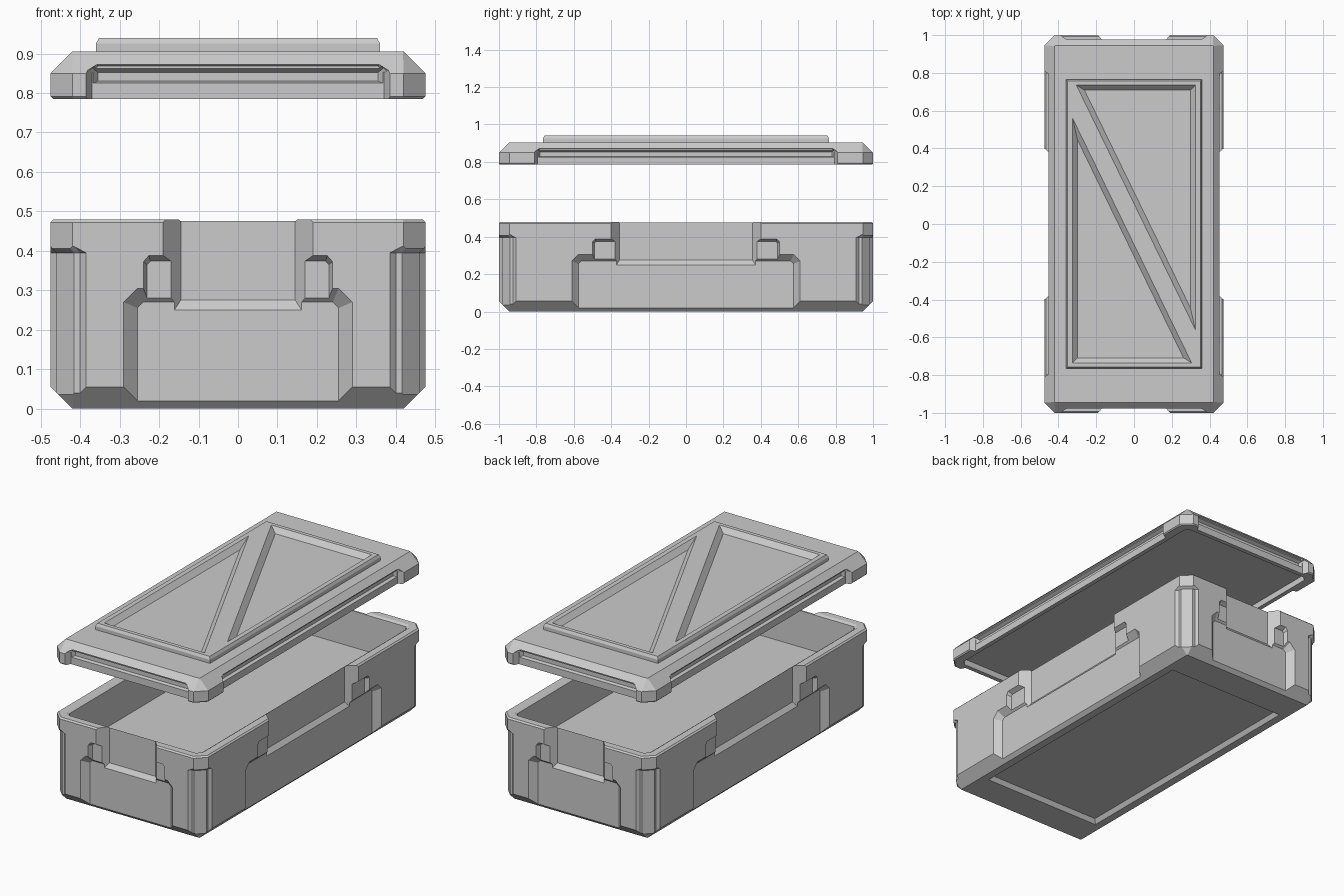
import bpy, bmesh, math
from mathutils import Matrix, Vector

if "Cube" in bpy.data.objects:
    bpy.data.objects.remove(bpy.data.objects["Cube"])

HX, HY = 0.475, 1.0          # half width, half length


def loft(name, loops, matrix=Matrix()):
    """Solid through equal-length loops, capped at both ends."""
    bm = bmesh.new()
    rings = [[bm.verts.new(matrix @ Vector(p)) for p in lp] for lp in loops]
    n = len(rings[0])
    for a, b in zip(rings, rings[1:]):
        for i in range(n):
            j = (i + 1) % n
            bm.faces.new((a[i], a[j], b[j], b[i]))
    bm.faces.new(rings[0])
    bm.faces.new(rings[-1])
    bmesh.ops.recalc_face_normals(bm, faces=bm.faces)
    me = bpy.data.meshes.new(name)
    bm.to_mesh(me)
    bm.free()
    ob = bpy.data.objects.new(name, me)
    bpy.context.collection.objects.link(ob)
    return ob


def octagon(inset, z, c=None):
    x, y = HX - inset, HY - inset
    c = 0.055 - 0.586 * inset if c is None else c
    return [(x, -y + c, z), (x, y - c, z), (x - c, y, z), (-x + c, y, z),
            (-x, y - c, z), (-x, -y + c, z), (-x + c, -y, z), (x - c, -y, z)]


def rect(x, y, z):
    return [(x, -y, z), (x, y, z), (-x, y, z), (-x, -y, z)]


def cut(target, cutter):
    cutter.hide_render = True
    mod = target.modifiers.new("cut", 'BOOLEAN')
    mod.operation = 'DIFFERENCE'
    mod.solver = 'EXACT'
    mod.object = cutter
    bpy.context.view_layer.objects.active = target
    bpy.ops.object.modifier_apply(modifier=mod.name)
    bpy.data.objects.remove(cutter)


def side_cut(target, k, outer, inner, d0, d1):
    """Tapered recess in side k from half profiles (u, z), depth d0 to d1."""
    half = HY if k % 2 == 0 else HX
    t = -0.012 / (d1 - d0)                      # start just outside the face
    start = [(a[0] + (b[0] - a[0]) * t, a[1] + (b[1] - a[1]) * t)
             for a, b in zip(outer, inner)]

    def ring(h, d):
        full = h + [(-u, z) for u, z in reversed(h)]
        return [(u, -(half - d), z) for u, z in full]
    cutter = loft("cutter", [ring(start, d0 - 0.012), ring(inner, d1)],
                  Matrix.Rotation(k * math.pi / 2, 4, 'Z'))
    cut(target, cutter)


# Crate body: outer shell, rim and cavity in one loft
body = loft("crate_body", [
    octagon(0.055, 0, 0.002), octagon(0, 0.055), octagon(0, 0.472),
    octagon(0.008, 0.48), octagon(0.047, 0.48), octagon(0.06, 0.472),
    octagon(0.066, 0.27)])

# Stepped side recesses
for k in range(4):
    a, b, c = (0.29, 0.24, 0.19) if k % 2 == 0 else (0.61, 0.50, 0.40)
    # wide lower panel
    side_cut(body, k, [(a, -0.05), (a, 0.27), (a - 0.035, 0.305)],
             [(a - 0.035, -0.05), (a - 0.035, 0.255), (a - 0.05, 0.27)], 0, 0.035)
    # small latch slots
    side_cut(body, k, [(b, 0.22), (b, 0.372), (b - 0.014, 0.388)],
             [(b - 0.01, 0.22), (b - 0.01, 0.365), (b - 0.018, 0.374)], 0, 0.025)
    # deep handle notch with sloped sill
    side_cut(body, k, [(c, 0.206), (c, 0.6)],
             [(c - 0.045, 0.275), (c - 0.045, 0.6)], 0, 0.055)

# Recessed corner grooves
groove = [(0.385, 1), (0.40, 0.985), (0.415, 0.985), (0.46, 0.94), (0.46, 0.925),
          (0.475, 0.91), (0.6, 0.785), (0.6, 1.125), (0.26, 1.125)]
groove[6:] = [(0.49, 0.895), (0.6, 0.895), (0.6, 1.1), (0.37, 1.1), (0.37, 1.015)]
for sx in (-1, 1):
    for sy in (-1, 1):
        def ring(z, s):
            return [(sx * (x + s), sy * (y + s), z) for x, y in groove]
        cut(body, loft("cutter", [ring(-0.05, 0), ring(0.395, 0), ring(0.413, 0.017)]))

# Stacking recess underneath
cut(body, loft("cutter", [rect(0.381, 0.776, -0.01), rect(0.36, 0.755, 0.025)]))

# Lid shell, hollow below
lid = loft("lid", [
    octagon(0.055, 0.82), octagon(0.055, 0.785), octagon(0.006, 0.785),
    octagon(0, 0.791), octagon(0, 0.85), octagon(0.055, 0.905, 0.002)])

# Lid side recesses with a long grip groove
for k in range(4):
    w = 0.385 if k % 2 == 0 else 0.81
    side_cut(lid, k, [(w, 0.7), (w, 0.86), (w - 0.02, 0.885)],
             [(w - 0.015, 0.7), (w - 0.015, 0.85), (w - 0.03, 0.868)], 0, 0.03)
    side_cut(lid, k, [(w - 0.018, 0.825), (w - 0.018, 0.862)],
             [(w - 0.03, 0.83), (w - 0.03, 0.852)], 0.03, 0.048)

# Raised lid frame with two triangular pockets and a diagonal brace
frame = loft("lid_frame", [rect(0.36, 0.765, 0.895), rect(0.36, 0.765, 0.925),
                           rect(0.352, 0.757, 0.94)])
tri = [(-0.305, 0.735), (0.325, 0.735), (0.325, -0.56)]
centre = Vector((0.325 - 0.24, 0.735 - 0.24))
for s in (1, -1):
    loops = []
    for z, f in ((0.95, 1.04), (0.912, 0.89)):
        pts = [centre + (Vector(p) - centre) * f for p in tri]
        loops.append([(s * p.x, s * p.y, z) for p in pts])
    cut(frame, loft("cutter", loops))
